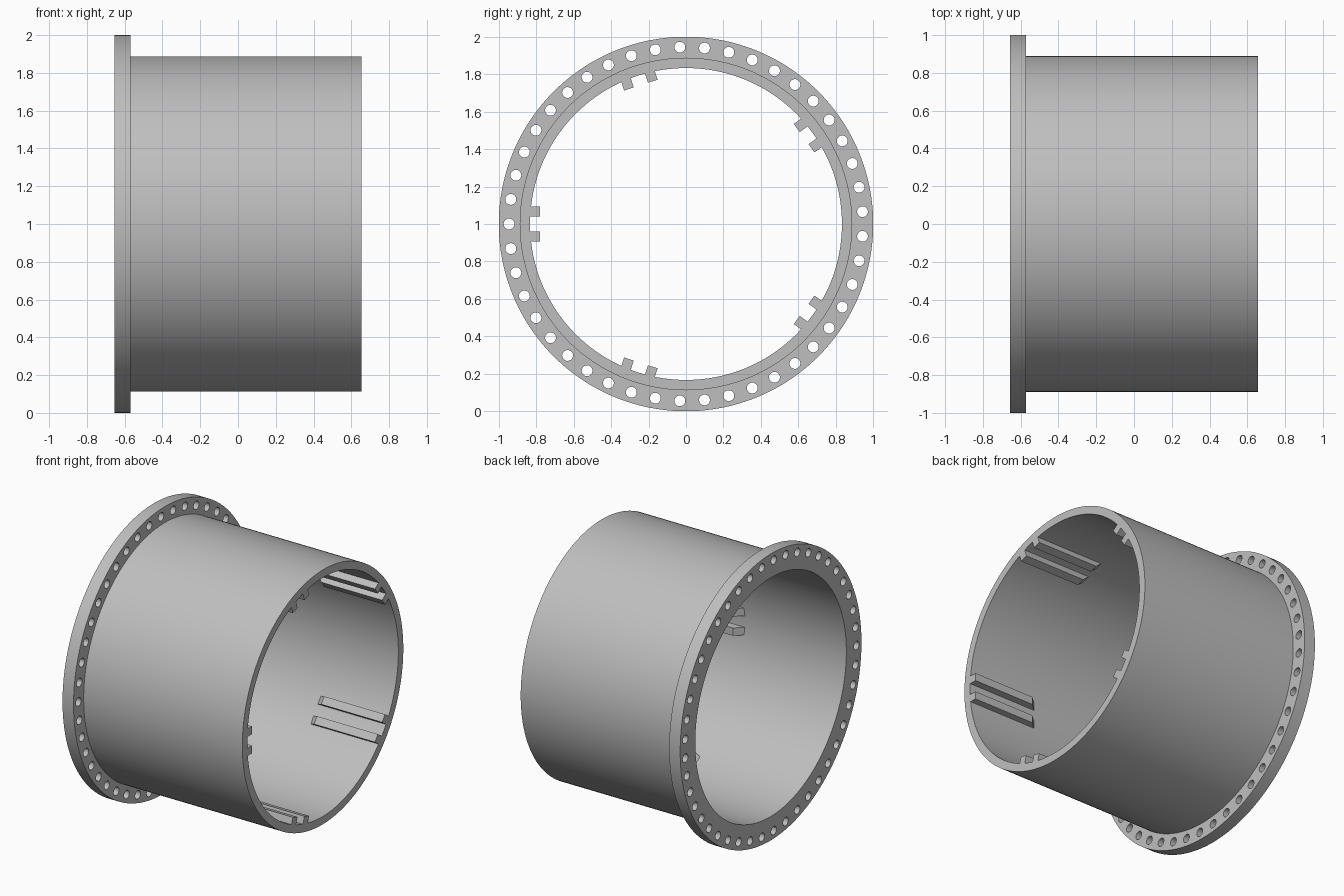
import bpy, bmesh, math
from mathutils import Matrix, Vector

cube = bpy.data.objects.get("Cube")
if cube:
    bpy.data.objects.remove(cube, do_unlink=True)

# Main dimensions (the axis runs along x)
X_BACK, X_FLANGE, X_END = -0.655, -0.57, 0.655
R_FLANGE, R_TUBE, R_BORE = 1.0, 0.888, 0.833
R_BOLTS, R_HOLE, HOLES = 0.945, 0.029, 45
RIB_PAIRS, RIB_GAP, RIB_WIDTH, R_RIB = 5, 0.067, 0.054, 0.78
SEGMENTS = 180

grey = bpy.data.materials.new("light grey")
grey.use_nodes = True
colour = (0.52, 0.52, 0.52, 1)
grey.diffuse_color = colour
grey.node_tree.nodes["Principled BSDF"].inputs["Base Color"].default_value = colour


def make_object(name, bm):
    bmesh.ops.recalc_face_normals(bm, faces=bm.faces)
    mesh = bpy.data.meshes.new(name)
    bm.to_mesh(mesh)
    bm.free()
    mesh.materials.append(grey)
    obj = bpy.data.objects.new(name, mesh)
    obj.location.z = R_FLANGE
    bpy.context.collection.objects.link(obj)
    return obj


def around(index, count):
    """Rotation about x to a station, starting from the -y side."""
    return Matrix.Rotation(math.pi + index * math.tau / count, 4, 'X')


def combine(target, helper, operation):
    helper.hide_render = True
    bpy.context.view_layer.update()
    mod = target.modifiers.new(operation, 'BOOLEAN')
    mod.operation, mod.object, mod.solver = operation, helper, 'EXACT'
    bpy.context.view_layer.objects.active = target
    bpy.ops.object.modifier_apply(modifier=mod.name)
    bpy.data.objects.remove(helper, do_unlink=True)


# Tube and flange: one stepped profile turned around the axis
bm = bmesh.new()
profile = [(X_BACK, R_BORE), (X_BACK, R_FLANGE), (X_FLANGE, R_FLANGE),
           (X_FLANGE, R_TUBE), (X_END, R_TUBE), (X_END, R_BORE)]
verts = [bm.verts.new((x, r, 0)) for x, r in profile]
edges = [bm.edges.new((verts[i - 1], verts[i])) for i in range(len(verts))]
bmesh.ops.spin(bm, geom=verts + edges, axis=(1, 0, 0), cent=(0, 0, 0),
               angle=math.tau, steps=SEGMENTS, use_merge=True)
bmesh.ops.remove_doubles(bm, verts=bm.verts, dist=1e-5)
body = make_object("flanged_tube", bm)

# Bolt holes through the flange
bm = bmesh.new()
turn = Matrix.Rotation(math.pi / 2, 4, 'Y')
for i in range(HOLES):
    place = Matrix.Translation(((X_BACK + X_FLANGE) / 2, R_BOLTS, 0))
    bmesh.ops.create_cone(bm, cap_ends=True, segments=24, radius1=R_HOLE,
                          radius2=R_HOLE, depth=0.2,
                          matrix=around(i, HOLES) @ place @ turn)
combine(body, make_object("bolt_hole_cutter", bm), 'DIFFERENCE')

# Pairs of guide ribs inside the open end, with sloped inner ends
bm = bmesh.new()
r_root = R_BORE + 0.02
side = [(X_END, R_RIB), (X_END, r_root), (0.105, r_root), (0.185, R_RIB)]
for i in range(RIB_PAIRS):
    for offset in (-RIB_GAP, RIB_GAP):
        rot = around(i, RIB_PAIRS)
        face = bm.faces.new([bm.verts.new(rot @ Vector((x, r, offset - RIB_WIDTH / 2)))
                             for x, r in side])
        new = bmesh.ops.extrude_face_region(bm, geom=[face])["geom"]
        bmesh.ops.translate(bm, vec=rot @ Vector((0, 0, RIB_WIDTH)),
                            verts=[g for g in new if isinstance(g, bmesh.types.BMVert)])
combine(body, make_object("guide_ribs", bm), 'UNION')

# Smooth round walls with crisp edges
bpy.ops.object.select_all(action='DESELECT')
body.select_set(True)
bpy.context.view_layer.objects.active = body
bpy.ops.object.shade_smooth_by_angle(angle=math.radians(30))
